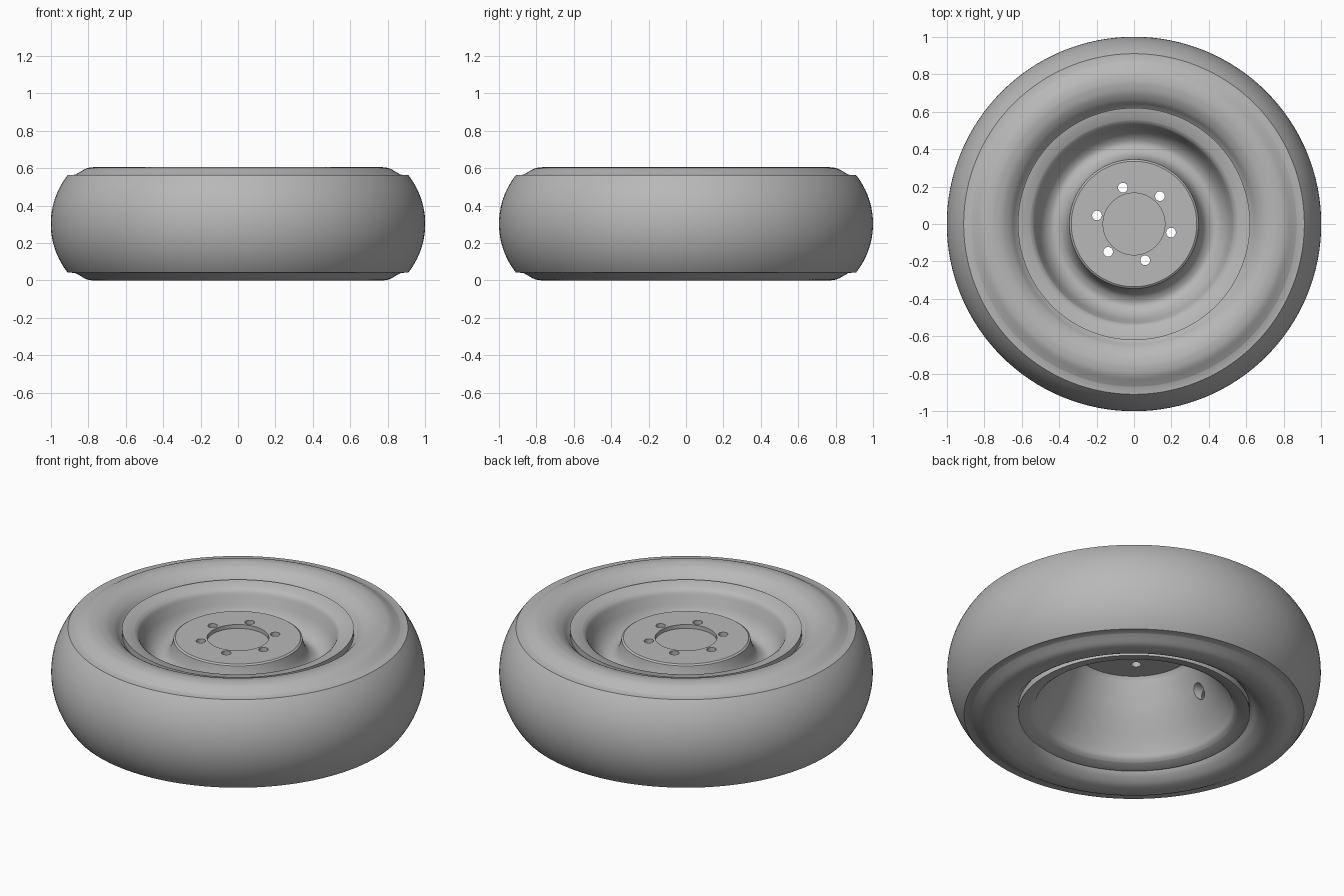
import bpy, bmesh, math
from mathutils import Matrix

if "Cube" in bpy.data.objects:
    bpy.data.objects.remove(bpy.data.objects["Cube"], do_unlink=True)

MID = 0.3025      # height of the wheel's middle plane
SEGMENTS = 128

grey = bpy.data.materials.new("plain grey")
grey.use_nodes = True
grey.diffuse_color = (0.48, 0.48, 0.48, 1)
grey.node_tree.nodes["Principled BSDF"].inputs["Base Color"].default_value = (0.48, 0.48, 0.48, 1)


def smooth(points, steps=4):
    """Catmull-Rom curve through a few (radius, height) points."""
    p = [points[0]] + points + [points[-1]]
    out = []
    for a, b, c, d in zip(p, p[1:], p[2:], p[3:]):
        for i in range(steps):
            t = i / steps
            out.append(tuple(0.5 * (2 * b[k] + (c[k] - a[k]) * t
                                    + (2 * a[k] - 5 * b[k] + 4 * c[k] - d[k]) * t * t
                                    + (3 * b[k] - a[k] - 3 * c[k] + d[k]) * t ** 3) for k in (0, 1)))
    return out + [points[-1]]


def flip(points):
    """Mirror a profile about the middle plane, in reverse order."""
    return [(r, 2 * MID - z) for r, z in reversed(points)]


def finish(name, bm):
    bmesh.ops.remove_doubles(bm, verts=bm.verts, dist=1e-5)
    bmesh.ops.recalc_face_normals(bm, faces=bm.faces)
    mesh = bpy.data.meshes.new(name)
    bm.to_mesh(mesh)
    bm.free()
    mesh.materials.append(grey)
    obj = bpy.data.objects.new(name, mesh)
    bpy.context.collection.objects.link(obj)
    return obj


def revolve(name, profile, closed):
    bm = bmesh.new()
    verts = [bm.verts.new((r, 0, z)) for r, z in profile]
    pairs = list(zip(verts, verts[1:])) + ([(verts[-1], verts[0])] if closed else [])
    edges = [bm.edges.new(p) for p in pairs]
    bmesh.ops.spin(bm, geom=verts + edges, cent=(0, 0, 0), axis=(0, 0, 1),
                   angle=2 * math.pi, steps=SEGMENTS, use_merge=True)
    bmesh.ops.dissolve_degenerate(bm, dist=1e-5, edges=bm.edges)
    return finish(name, bm)


def shade(obj):
    bpy.ops.object.select_all(action="DESELECT")
    obj.select_set(True)
    bpy.context.view_layer.objects.active = obj
    bpy.ops.object.shade_smooth_by_angle(angle=math.radians(32))


# Tyre: bulging sidewalls, stepped shoulders, round tread and a hollow inside
sidewall = smooth([(0.615, 0.515), (0.635, 0.535), (0.66, 0.565), (0.70, 0.592), (0.74, 0.603),
                   (0.77, 0.605), (0.81, 0.598), (0.85, 0.576), (0.87, 0.565)])
radius, half = 0.42, math.asin(0.26 / 0.42)
tread = []
for i in range(25):
    a = half * (1 - i / 12)
    tread.append((1 - radius + radius * math.cos(a), MID + radius * math.sin(a)))
bead = [(0.575, 0.505)]
inside = smooth([(0.575, 0.46), (0.64, 0.49), (0.75, 0.55), (0.87, 0.49), (0.94, MID)])
inside = inside + flip(inside)[1:]
tyre = revolve("tyre", bead + sidewall + tread + flip(sidewall) + flip(bead) + inside[::-1], True)
shade(tyre)

# Rim: hub plate with shallow centre recess, dished valley, lips and barrel
hub_top = [(0, 0.482), (0.165, 0.482), (0.165, 0.505), (0.335, 0.505)]
dish = smooth([(0.345, 0.498), (0.352, 0.465), (0.366, 0.425), (0.39, 0.395), (0.43, 0.38),
               (0.47, 0.40), (0.50, 0.44), (0.52, 0.49), (0.535, 0.528), (0.555, 0.546)])
lip = [(0.62, 0.558), (0.62, 0.522), (0.59, 0.515), (0.555, 0.50)]
well = [(0.46, 0.35), (0.45, 0.33), (0.45, 0.25)]
barrel = smooth([(0.555, 0.059), (0.535, 0.077), (0.52, 0.11), (0.49, 0.165), (0.45, 0.23),
                 (0.415, 0.29), (0.385, 0.35), (0.357, 0.41), (0.34, 0.45)])
hub_under = [(0.33, 0.465), (0, 0.465)]
rim = revolve("wheel_rim", hub_top + dish + lip + well + flip(lip) + barrel + hub_under, False)

# Cutter: six bolt holes through the hub plate and one valve hole in the barrel
bm = bmesh.new()
for i in range(6):
    a = math.radians(47 + 60 * i)
    bmesh.ops.create_cone(bm, cap_ends=True, segments=24, radius1=0.026, radius2=0.026, depth=0.2,
                          matrix=Matrix.Translation((0.203 * math.cos(a), 0.203 * math.sin(a), 0.49)))
turn = Matrix.Rotation(math.radians(171), 4, "Z")
bmesh.ops.create_cone(bm, cap_ends=True, segments=24, radius1=0.042, radius2=0.042, depth=0.16,
                      matrix=turn @ Matrix.Translation((0.43, 0, 0.305)) @ Matrix.Rotation(math.pi / 2, 4, "Y"))
cutter = finish("hole_cutter", bm)
cutter.hide_render = True

bpy.context.view_layer.objects.active = rim
cut = rim.modifiers.new("holes", "BOOLEAN")
cut.operation = "DIFFERENCE"
cut.solver = "EXACT"
cut.object = cutter
bpy.ops.object.modifier_apply(modifier=cut.name)
bpy.data.objects.remove(cutter, do_unlink=True)
shade(rim)
